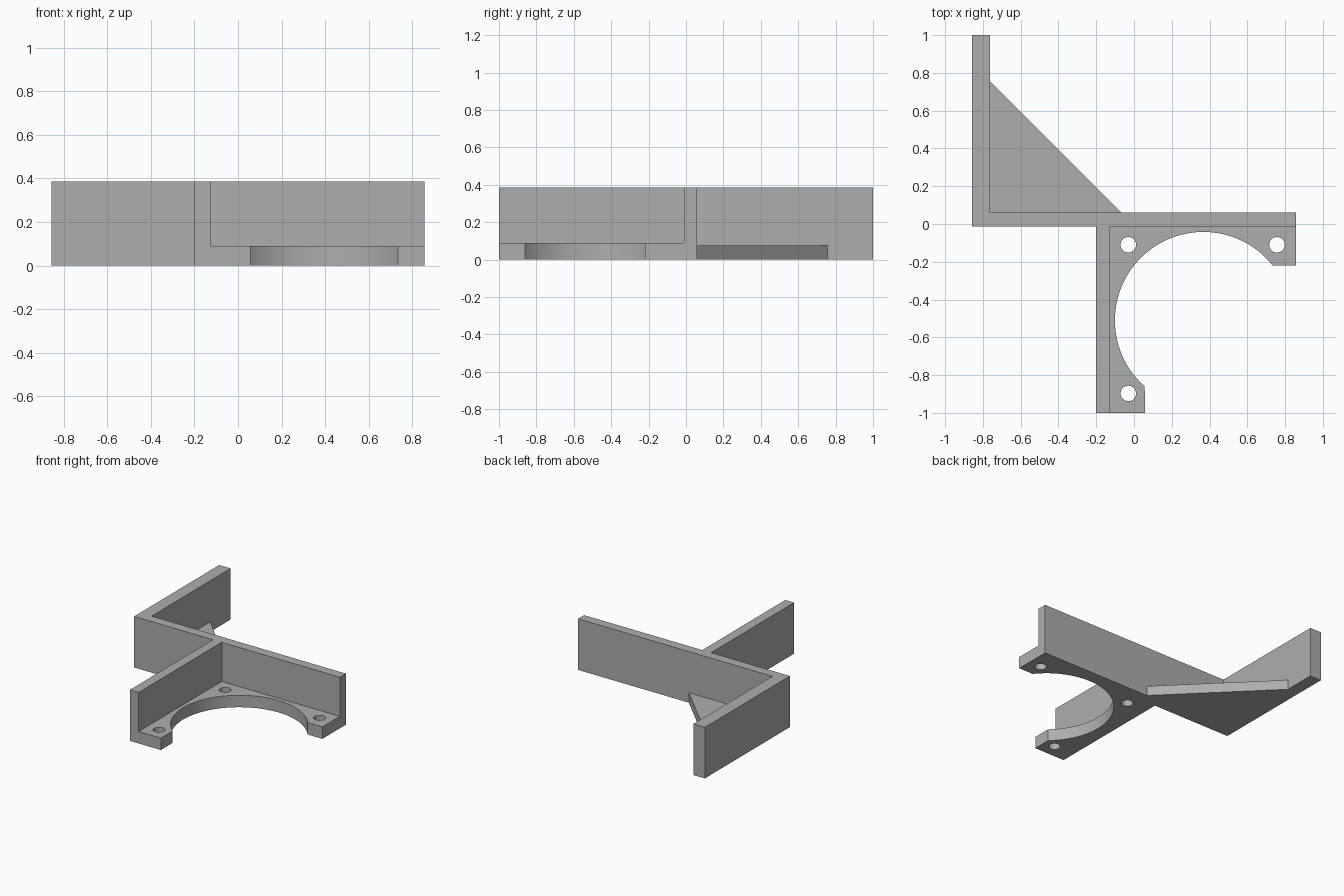
import bpy, bmesh, math

cube = bpy.data.objects.get("Cube")
if cube:
    bpy.data.objects.remove(cube, do_unlink=True)

# Plain grey material
grey = bpy.data.materials.new("plain grey")
grey.use_nodes = True
colour = (0.42, 0.42, 0.42, 1)
grey.diffuse_color = colour
grey.node_tree.nodes["Principled BSDF"].inputs["Base Color"].default_value = colour


def arc(cx, cy, r, start, end, n):
    """Points along an arc, angles in degrees."""
    angles = [math.radians(start + (end - start) * i / n) for i in range(n + 1)]
    return [(cx + r * math.cos(a), cy + r * math.sin(a)) for a in angles]


def extruded(name, loops, height):
    """Solid from an outline and optional hole loops, standing on z = 0."""
    bm = bmesh.new()
    for loop in loops:
        verts = [bm.verts.new((x, y, 0)) for x, y in loop]
        for a, b in zip(verts, verts[1:] + verts[:1]):
            bm.edges.new((a, b))
    bmesh.ops.triangle_fill(bm, use_beauty=True, edges=bm.edges[:], normal=(0, 0, 1))
    top = bmesh.ops.extrude_face_region(bm, geom=bm.faces[:], use_keep_orig=True)
    moved = [g for g in top["geom"] if isinstance(g, bmesh.types.BMVert)]
    bmesh.ops.translate(bm, verts=moved, vec=(0, 0, height))
    bmesh.ops.recalc_face_normals(bm, faces=bm.faces[:])
    mesh = bpy.data.meshes.new(name)
    bm.to_mesh(mesh)
    bm.free()
    mesh.materials.append(grey)
    obj = bpy.data.objects.new(name, mesh)
    bpy.context.collection.objects.link(obj)
    bpy.ops.object.select_all(action="DESELECT")
    obj.select_set(True)
    bpy.context.view_layer.objects.active = obj
    bpy.ops.object.shade_smooth_by_angle(angle=math.radians(30))
    return obj


# Shared positions
left, right = -0.857, 0.857
wall_front, wall_back = -0.012, 0.06
arm_in, rib_out, rib_in = -0.762, -0.2, -0.127

# Three joined upright walls
extruded("bracket_walls", [[
    (left, wall_front), (rib_out, wall_front), (rib_out, -1), (rib_in, -1),
    (rib_in, wall_front), (right, wall_front), (right, wall_back),
    (arm_in, wall_back), (arm_in, 1), (left, 1)]], 0.385)

# Corner mounting plate with round cut-out and screw holes
outline = [(rib_in, wall_front), (rib_in, -1), (0.057, -1)]
outline += arc(0.367, -0.51, 0.468, 228.5, 38.3, 64)
outline += [(right, -0.22), (right, wall_front)]
holes = [arc(x, y, 0.041, 0, 348.75, 31)
         for x, y in ((-0.03, -0.11), (0.757, -0.11), (-0.03, -0.897))]
extruded("mounting_plate", [outline] + holes, 0.09)

# Triangular gusset in the rear corner
extruded("corner_gusset", [[
    (arm_in, wall_back), (-0.066, wall_back), (arm_in, 0.756)]], 0.075)
